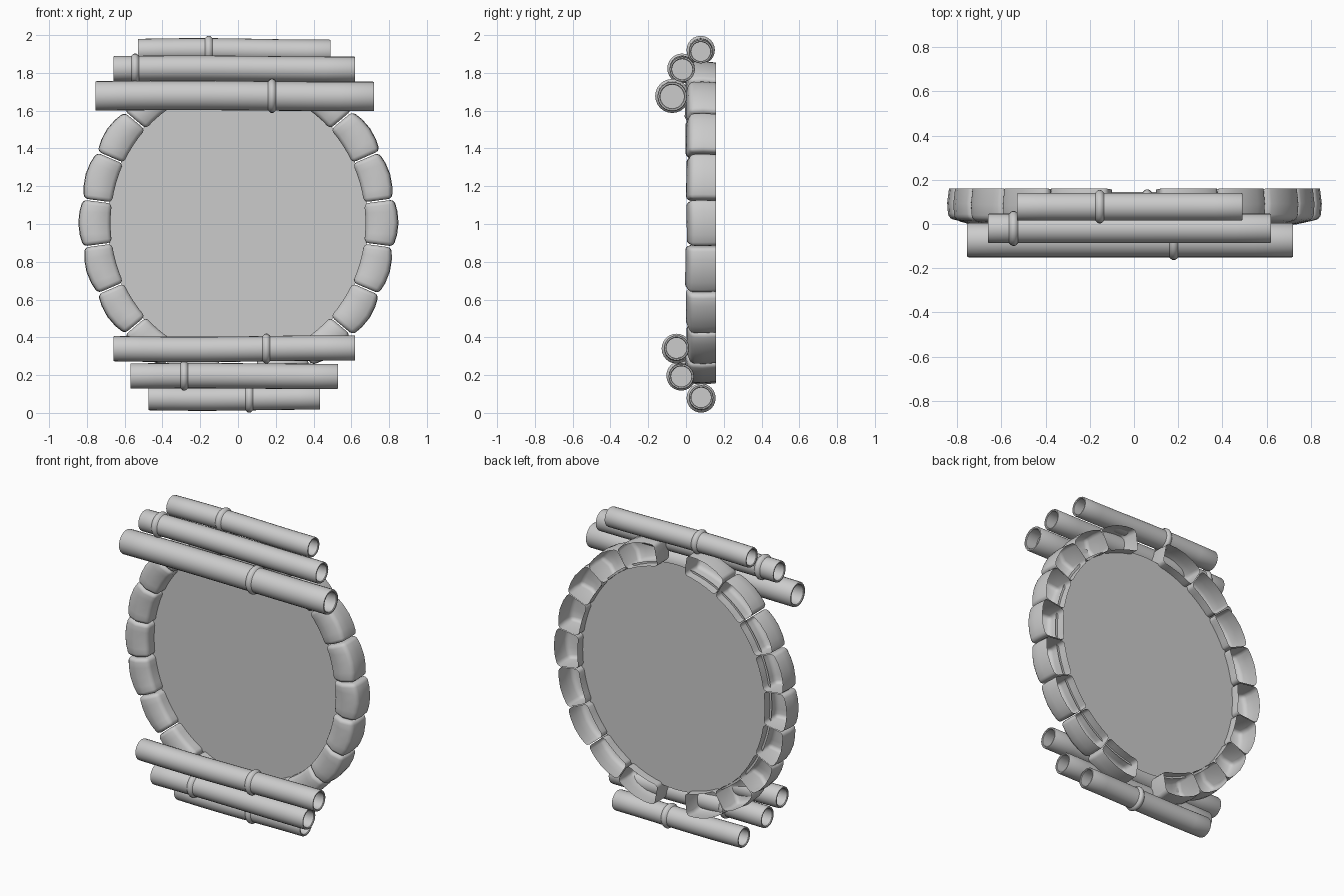
import bpy, bmesh, math, random

if "Cube" in bpy.data.objects:
    bpy.data.objects.remove(bpy.data.objects["Cube"])

random.seed(4)
CZ = 1.005  # height of the ring centre


def finish(bm, name, angle=40):
    bmesh.ops.recalc_face_normals(bm, faces=bm.faces)
    me = bpy.data.meshes.new(name)
    bm.to_mesh(me)
    bm.free()
    ob = bpy.data.objects.new(name, me)
    bpy.context.collection.objects.link(ob)
    bpy.ops.object.select_all(action='DESELECT')
    ob.select_set(True)
    bpy.context.view_layer.objects.active = ob
    bpy.ops.object.shade_smooth_by_angle(angle=math.radians(angle))
    return ob


def bamboo(name, x0, x1, y, z, r, node, sag):
    """Lathed pole along x with recessed ends and one raised node ring."""
    bm = bmesh.new()
    n, depth, ri = 24, 0.08, r * 0.8
    prof = [(x0 + depth, ri), (x0 + 0.004, ri), (x0, r * 0.86), (x0, r * 0.96), (x0 + 0.006, r)]
    body = [x0 + (x1 - x0) * i / 8 for i in range(1, 8)]
    prof += [(x, r) for x in body if x < node - 0.03]
    prof += [(node - 0.02, r), (node - 0.012, r + 0.008), (node - 0.005, r + 0.012),
             (node + 0.005, r + 0.012), (node + 0.012, r + 0.008), (node + 0.02, r)]
    prof += [(x, r) for x in body if x > node + 0.03]
    prof += [(x1 - 0.006, r), (x1, r * 0.96), (x1, r * 0.86), (x1 - 0.004, ri), (x1 - depth, ri)]
    rings = []
    for x, rad in prof:
        dz = sag * math.sin(5 * (x - x0) / (x1 - x0))
        rings.append([bm.verts.new((x, y + rad * math.cos(2 * math.pi * k / n),
                                    z + dz + rad * math.sin(2 * math.pi * k / n)))
                      for k in range(n)])
    for a, b in zip(rings, rings[1:]):
        for k in range(n):
            bm.faces.new((a[k], a[(k + 1) % n], b[(k + 1) % n], b[k]))
    bm.faces.new(rings[0])
    bm.faces.new(rings[-1])
    finish(bm, name)


def stone(name, a0, a1):
    """Rounded ring stone, an open-backed shell spanning two angles."""
    bm = bmesh.new()
    section = [(0.0, 0.155), (0.0, 0.025), (0.5, 0.0), (1.0, 0.02), (1.03, 0.09), (0.98, 0.16)]
    jit = [random.uniform(-0.006, 0.006) for _ in range(4)]
    gap = math.radians(0.25)
    slices = []
    for i in range(5):
        t = i / 4
        a = a0 + gap + (a1 - a0 - 2 * gap) * t
        bulge = 0.016 * math.sin(math.pi * t)
        row = []
        for f, y in section:
            rx, rz = 0.675 + 0.15 * f, 0.722 + 0.133 * f
            grow = f * (bulge + jit[0] + jit[1] * (t - 0.5))
            yy = y + (jit[2] + jit[3] * (t - 0.5) if y < 0.1 else 0)
            row.append(bm.verts.new(((rx + grow) * math.cos(a), yy, CZ + (rz + grow) * math.sin(a))))
        slices.append(row)
    for p, q in zip(slices, slices[1:]):
        for k in range(len(section) - 1):
            bm.faces.new((p[k], p[k + 1], q[k + 1], q[k]))
    bm.faces.new(slices[0])
    bm.faces.new(slices[-1])
    bmesh.ops.recalc_face_normals(bm, faces=bm.faces)
    sharp = [e for e in bm.edges if len(e.link_faces) == 2 and e.calc_face_angle() > 0.7]
    bmesh.ops.bevel(bm, geom=sharp, offset=0.022, segments=3, profile=0.5, affect='EDGES')
    finish(bm, name, 50)


# Flat round panel
bm = bmesh.new()
bm.faces.new([bm.verts.new((0.69 * math.cos(2 * math.pi * k / 64), 0.10,
                            CZ + 0.735 * math.sin(2 * math.pi * k / 64))) for k in range(64)])
finish(bm, "panel")

# Stone ring, two mirrored arcs with gaps at top and bottom
bounds = [-82, -62, -43.5, -26, -8.5, 8.5, 26, 43.5, 62, 82]
for side in ("right", "left"):
    for i, (a, b) in enumerate(zip(bounds, bounds[1:])):
        a, b = math.radians(a), math.radians(b)
        if side == "left":
            a, b = math.pi - b, math.pi - a
        stone(f"stone_{side}_{i + 1}", a, b)

# Bamboo poles: x start, x end, y, z, radius, node x, waviness
poles = {
    "top_pole_back": (-0.53, 0.49, 0.078, 1.917, 0.063, -0.155, 0.004),
    "top_pole_middle": (-0.66, 0.62, -0.02, 1.822, 0.067, -0.545, 0.003),
    "top_pole_front": (-0.755, 0.72, -0.073, 1.678, 0.078, 0.18, 0.003),
    "bottom_pole_front": (-0.66, 0.62, -0.05, 0.34, 0.067, 0.15, -0.004),
    "bottom_pole_middle": (-0.57, 0.53, -0.025, 0.195, 0.067, -0.285, 0.002),
    "bottom_pole_back": (-0.475, 0.435, 0.08, 0.079, 0.065, 0.06, -0.003),
}
for name, args in poles.items():
    bamboo(name, *args)
